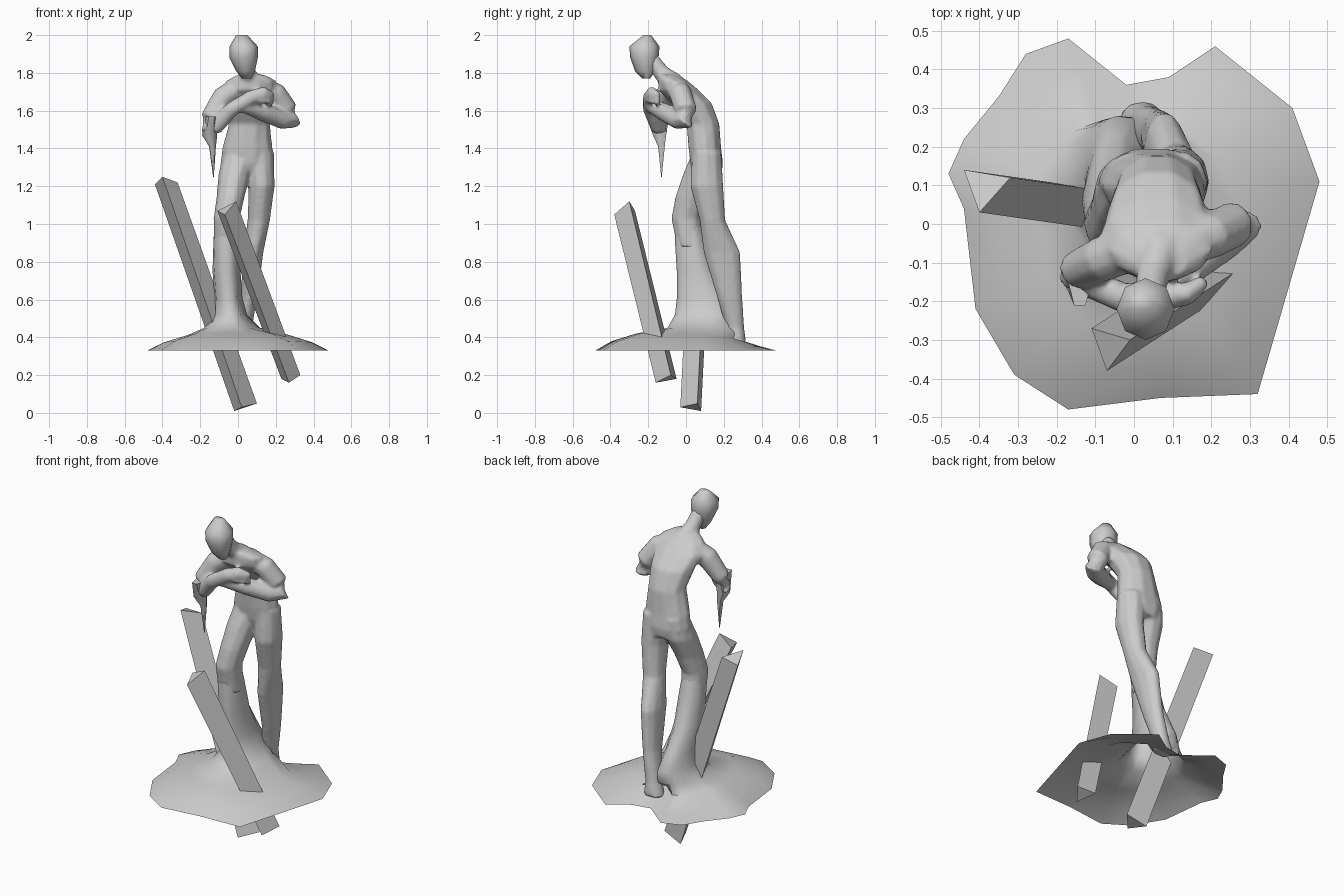
import bpy, bmesh, math
from mathutils import Vector

cube = bpy.data.objects.get("Cube")
if cube:
    bpy.data.objects.remove(cube)

stone = bpy.data.materials.new("grey_stone")
stone.use_nodes = True
GREY = (0.6, 0.6, 0.6, 1)
stone.diffuse_color = GREY
stone.node_tree.nodes["Principled BSDF"].inputs["Base Color"].default_value = GREY


def finish(name, bm, smooth=True):
    """Turn a bmesh into a named, shaded object; coordinates are hundredths."""
    bmesh.ops.recalc_face_normals(bm, faces=bm.faces)
    bmesh.ops.scale(bm, vec=(0.01, 0.01, 0.01), verts=bm.verts)
    mesh = bpy.data.meshes.new(name)
    bm.to_mesh(mesh)
    bm.free()
    mesh.materials.append(stone)
    obj = bpy.data.objects.new(name, mesh)
    bpy.context.collection.objects.link(obj)
    if smooth:
        bpy.ops.object.select_all(action='DESELECT')
        obj.select_set(True)
        bpy.context.view_layer.objects.active = obj
        bpy.ops.object.shade_smooth_by_angle(angle=math.radians(60))
    return obj


def bridge(bm, rings):
    """Skin consecutive vertex rings with quads."""
    for low, high in zip(rings, rings[1:]):
        n = len(low)
        for i in range(n):
            j = (i + 1) % n
            bm.faces.new((low[i], low[j], high[j], high[i]))


def loft(name, sections, sides=10, follow=False):
    """Skin elliptical sections (x, y, z, radius, radius), level or across the path."""
    bm = bmesh.new()
    rings = []
    points = [Vector(s[:3]) for s in sections]
    for k, s in enumerate(sections):
        u, v = Vector((1, 0, 0)), Vector((0, 1, 0))
        if follow:
            along = points[min(k + 1, len(points) - 1)] - points[max(k - 1, 0)]
            along.normalize()
            u = along.cross(Vector((0, 0, 1))).normalized()
            v = along.cross(u)
        ring = []
        for i in range(sides):
            a = math.tau * i / sides
            ring.append(bm.verts.new(points[k] + u * s[3] * math.cos(a) + v * s[4] * math.sin(a)))
        rings.append(ring)
    bridge(bm, rings)
    bm.faces.new(rings[0])
    bm.faces.new(rings[-1])
    return finish(name, bm)


def beam(name, corners, shift, low_heights):
    """Three-sided leaning beam from its top corners, sideways shift and lower heights."""
    bm = bmesh.new()
    top = [bm.verts.new(c) for c in corners]
    low = [bm.verts.new((c[0] + shift[0], c[1] + shift[1], z))
           for c, z in zip(corners, low_heights)]
    bridge(bm, [low, top])
    bm.faces.new(low)
    bm.faces.new(top)
    finish(name, bm, smooth=False)


# Ragged hollow mound: an outline stepped inward and upward
outline = [(48, 11), (41, 30), (21, 46), (9, 38), (-2, 36), (-17, 48), (-28, 44), (-35, 33),
           (-44, 22), (-48, 13), (-44, 4), (-41, -22), (-31, -39), (-17, -48), (7, -45), (32, -44)]
bm = bmesh.new()
rings = [[bm.verts.new((x * k, y * k, z - max(0, y * k) * slope)) for x, y in outline]
         for k, z, slope in ((1, 33, 0), (.82, 38, .07), (.55, 42, .1))]
# The mound's skin carries on up as the rock around the forward leg
for cx, cy, z, rx, ry in ((-3, 9, 45, 15, 19), (-4, 11, 52, 9, 17), (-5, 9, 61, 7.5, 14),
                          (-6, 5, 75, 7.5, 10), (-6, 2, 92, 7, 8), (-6, 1, 103, 6, 6)):
    angles = [math.atan2(y, x) for x, y in outline]
    rings.append([bm.verts.new((cx + rx * math.cos(a), cy + ry * math.sin(a), z)) for a in angles])
bridge(bm, rings)
finish("ground_mound", bm)

# Leaning beams
beam("right_beam", [(-44, 14, 121), (-40, 3, 125), (-32, 12, 122)], (42, -6), (1, 3, 5))
beam("left_beam", [(-11, -27, 107), (-7, -38, 105), (-1, -30, 112)], (34, 22), (18, 16, 20))

# Legs
body = [
    loft("right_leg", [(-6, 2, 88, 7, 7), (-6, 0, 103, 7, 8), (-4, 3, 114, 7.5, 9),
                       (-2, 8, 126, 8.5, 10), (1, 11, 138, 9, 8)]),
    loft("left_leg", [(2, 27, 37, 6, 5), (3, 26, 45, 4.5, 5), (6, 23, 62, 4.5, 7),
                      (8, 19, 85, 5.5, 10), (11, 14, 102, 6, 7), (12.5, 11, 120, 7, 9),
                      (11, 11, 138, 8, 8)])]

# Torso leaning forward to the shoulders
body.append(loft("torso", [(4, 12, 126, 10, 7), (4.5, 11, 132, 14, 9), (5, 10, 140, 13.5, 9),
                           (6, 9, 153, 11, 9), (6, 3, 164, 13, 11), (6, -4, 171, 15, 11),
                           (7, -7, 176, 13, 8), (7, -10, 179, 7, 5)]))
body.append(loft("neck", [(7, -6, 174, 6, 6), (5, -13, 180, 4.5, 4.5), (4, -18, 187, 4, 4)],
                 follow=True))

# Arms folded across the chest
body.append(loft("right_arm", [(0, -6, 172, 6, 6), (-8, -9, 167, 6, 6), (-15, -12, 156, 5, 5),
                               (-16, -13, 151, 4, 5), (-12, -15, 152, 4, 5), (-3, -19, 161, 4, 4),
                               (7, -19, 167, 4, 4), (14, -18, 169, 3, 4), (18, -15, 168, 2, 2)],
                 follow=True))
body.append(loft("left_arm", [(12, -5, 172, 6, 6), (20, -3, 169, 6, 6), (26, 0, 160, 6, 6),
                              (28.5, 0, 155, 5, 6), (24, -4, 155, 5, 5), (14, -11, 159, 5, 5),
                              (5, -17, 162, 4, 4), (-3, -20, 163, 3, 3)], follow=True))

# Fingers resting on the upper arm
for k in range(3):
    z = 165 + 2 * k
    body.append(loft("finger", [(11, -20, z, 1.5, 1.5), (16, -18, z, 1.5, 1.5),
                                (18, -14, z - 1, 1.5, 1.5)], sides=6, follow=True))

# Fuse the body into one continuous skin
bpy.ops.object.select_all(action='DESELECT')
for part in body:
    part.select_set(True)
bpy.context.view_layer.objects.active = body[0]
bpy.ops.object.join()
figure = bpy.context.object
figure.name = "figure_body"
figure.modifiers.clear()
fuse = figure.modifiers.new("fuse", 'REMESH')
fuse.mode = 'VOXEL'
fuse.voxel_size = 0.01
fuse.use_smooth_shade = True
soften = figure.modifiers.new("soften", 'SMOOTH')
soften.iterations = 6

# Bowed head, narrowing to the chin
loft("head", [(4.5, -21, 177, 2.5, 2), (4, -21.5, 181, 5, 5.5), (3, -22, 188, 7.5, 7.5),
              (3, -22, 194, 7.5, 8), (2, -20.5, 200, 3, 2)], sides=8)

# Pointed drape hanging from the right elbow
loft("sleeve_drape", [(-14, -15, 157, 3, 7), (-15, -14, 147, 4, 4),
                      (-13.5, -13, 141, 1.8, 2), (-13, -13, 125, .2, .2)], sides=6)
